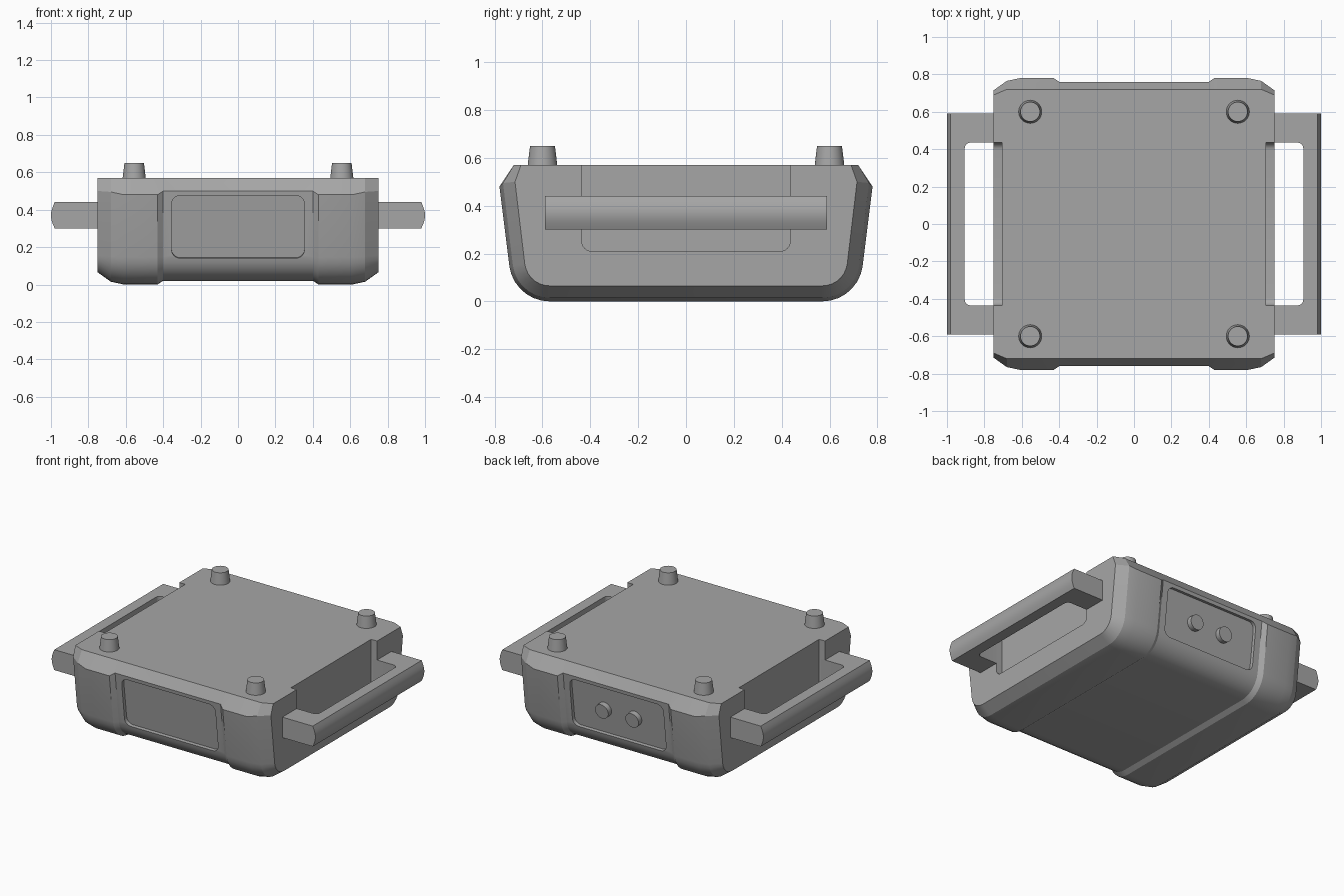
import bpy, bmesh
from math import sin, cos, pi, radians
from mathutils import Vector, Matrix

if "Cube" in bpy.data.objects:
    bpy.data.objects.remove(bpy.data.objects["Cube"], do_unlink=True)

grey = bpy.data.materials.new("Plain grey")
grey.use_nodes = True
grey.diffuse_color = (0.38, 0.38, 0.38, 1)
grey.node_tree.nodes["Principled BSDF"].inputs["Base Color"].default_value = grey.diffuse_color


def finish(name, bm):
    bmesh.ops.recalc_face_normals(bm, faces=bm.faces)
    mesh = bpy.data.meshes.new(name)
    bm.to_mesh(mesh)
    bm.free()
    mesh.materials.append(grey)
    obj = bpy.data.objects.new(name, mesh)
    bpy.context.collection.objects.link(obj)
    return obj


def activate(obj):
    bpy.ops.object.select_all(action='DESELECT')
    obj.select_set(True)
    bpy.context.view_layer.objects.active = obj


def smooth(obj):
    activate(obj)
    bpy.ops.object.shade_smooth_by_angle(angle=radians(20))


def loft(name, rings):
    bm = bmesh.new()
    rows = [[bm.verts.new(p) for p in ring] for ring in rings]
    n = len(rows[0])
    for a, b in zip(rows, rows[1:]):
        for i in range(n):
            j = (i + 1) % n
            bm.faces.new((a[i], a[j], b[j], b[i]))
    bm.faces.new(rows[0])
    bm.faces.new(rows[-1])
    return finish(name, bm)


def prism(name, outline, origin, u, v, w, depth):
    """Extrude a flat outline in the u, v plane along w."""
    u, v, w = Vector(u), Vector(v), Vector(w)
    base = [Vector(origin) + u * a + v * b for a, b in outline]
    return loft(name, [base, [p + w * depth for p in base]])


def rounded(width, height, radius, steps=6):
    pts = []
    for k, (sx, sy) in enumerate(((1, 1), (-1, 1), (-1, -1), (1, -1))):
        for i in range(steps + 1):
            t = (k + i / steps) * pi / 2
            pts.append((sx * (width / 2 - radius) + radius * cos(t),
                        sy * (height / 2 - radius) + radius * sin(t)))
    return pts


def circle(radius, n=32):
    return [(radius * cos(2 * pi * i / n), radius * sin(2 * pi * i / n)) for i in range(n)]


def cut(obj, cutter):
    cutter.hide_render = True
    mod = obj.modifiers.new("Cut", 'BOOLEAN')
    mod.operation = 'DIFFERENCE'
    mod.solver = 'EXACT'
    mod.object = cutter
    activate(obj)
    bpy.ops.object.modifier_apply(modifier=mod.name)
    bpy.data.objects.remove(cutter, do_unlink=True)


# Body: tapered cross-section, shrunk by an inset that varies along x
def section(x, inset, top_inset):
    half = [(0.72 - top_inset, 0.57), (0.78 - inset, 0.48 + min(inset, 0.02))]
    r = 0.17 - inset
    for i in range(8):
        t = radians(-8 - 82 * i / 7)
        half.append((0.57 + r * cos(t), 0.17 + r * sin(t)))
    return [(x, y, z) for y, z in half] + [(x, -y, z) for y, z in reversed(half)]


stations = [(0.75, 0.065, 0.03), (0.68, 0.015, 0), (0.61, 0, 0), (0.43, 0, 0), (0.40, 0.02, 0)]
body = loft("body", [section(x, d, k) for x, d, k in stations]
            + [section(-x, d, k) for x, d, k in reversed(stations)])

# Side recesses behind the handles, open at the top
for s in (1, -1):
    cut(body, prism("recess_cutter", rounded(0.87, 0.49, 0.04), (s * 0.705, 0, 0.455),
                    (0, 1, 0), (0, 0, 1), (s, 0, 0), 0.2))

# Sunken panels on front and back, following the slanted walls
tilt = radians(7.1)


def panel_frame(s):
    n = Vector((0, s * cos(tilt), -sin(tilt)))
    v = Vector((0, s * sin(tilt), cos(tilt)))
    return Vector((0, s * 0.739, 0.308)) - n * 0.025, v.cross(n), v, n


for s in (1, -1):
    o, u, v, n = panel_frame(s)
    cut(body, prism("panel_cutter", rounded(0.71, 0.337, 0.045), o, u, v, n, 0.15))
smooth(body)

# Two round buttons in the back panel
o, u, v, n = panel_frame(1)
for s, side in ((1, "left"), (-1, "right")):
    smooth(prism("button_" + side, circle(0.05), o + Vector((s * 0.115, 0, 0)) - n * 0.01,
                 u, v, n, 0.045))

# Handles: bar with a bowed outer face and a cut-out grip
for s, side in ((1, "left"), (-1, "right")):
    bow = [(0.98 + 0.02 * cos(pi / 2 * t), 0.37 + 0.07 * t)
           for t in [i / 5 - 1 for i in range(11)]]
    outline = [(0.72, 0.30)] + bow + [(0.72, 0.44)]
    handle = prism("handle_" + side, outline, (0, -0.59, 0), (s, 0, 0), (0, 0, 1), (0, 1, 0), 1.18)
    cut(handle, prism("grip_cutter", rounded(0.3, 0.87, 0.03), (s * 0.755, 0, 0.2),
                      (1, 0, 0), (0, 1, 0), (0, 0, 1), 0.4))
    smooth(handle)

# Four tapered pegs on the top
for sx, side in ((1, "left"), (-1, "right")):
    for sy, end in ((-1, "front"), (1, "back")):
        bm = bmesh.new()
        bmesh.ops.create_cone(bm, cap_ends=True, segments=32, radius1=0.063, radius2=0.052,
                              depth=0.09, matrix=Matrix.Translation((sx * 0.555, sy * 0.6, 0.605)))
        smooth(finish("peg_" + end + "_" + side, bm))
